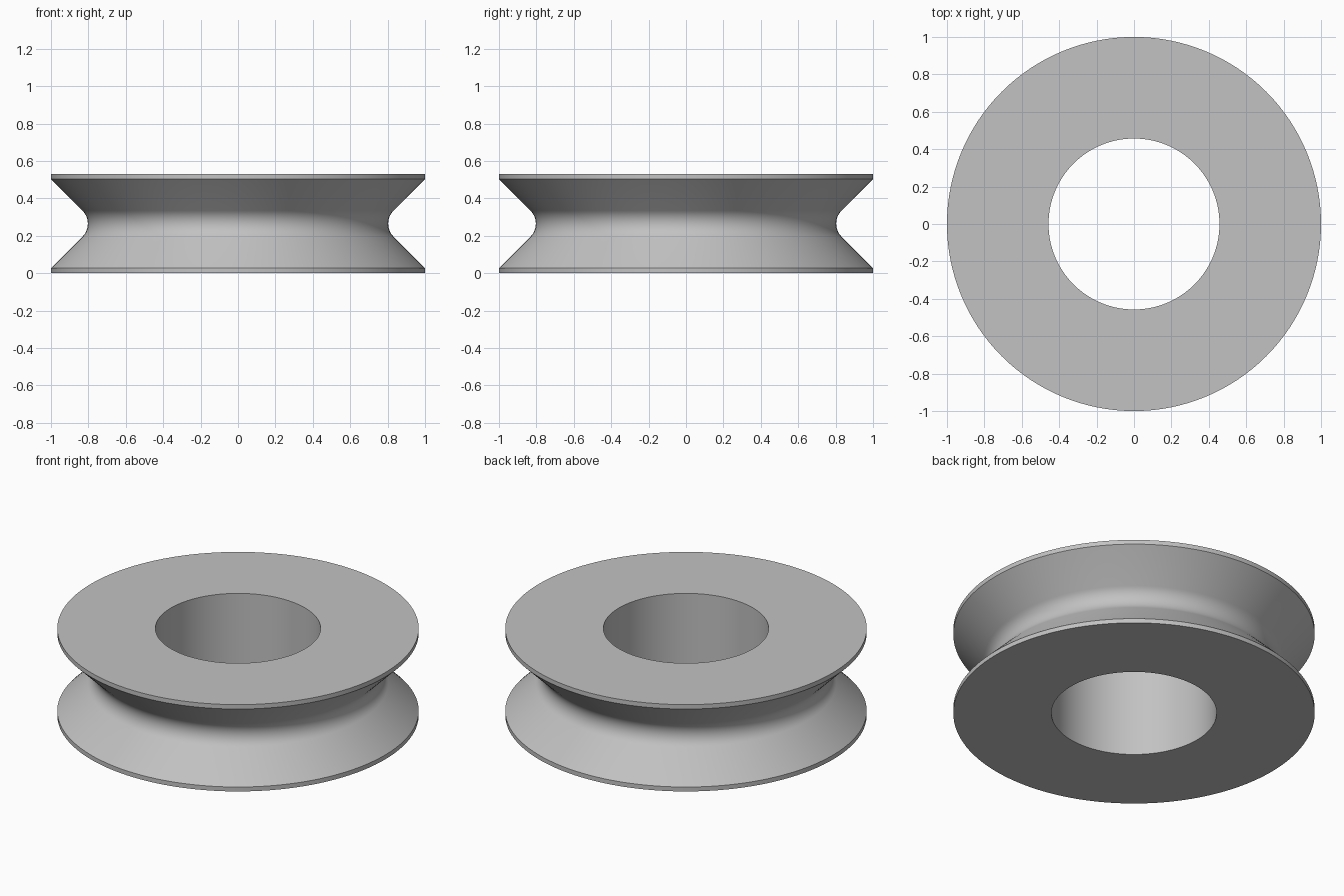
import bpy, bmesh, math

if "Cube" in bpy.data.objects:
    bpy.data.objects.remove(bpy.data.objects["Cube"])

HEIGHT = 0.53
MID = HEIGHT / 2
RIM = 0.027          # thickness of the outer lip
BORE = 0.457         # radius of the centre hole
THROAT = 0.803       # smallest radius of the groove
FILLET = 0.099       # rounding at the groove bottom
SEGMENTS = 128

# Cross-section (radius, height): bore, lips, and 45 degree flanks with a round root
profile = [(BORE, 0), (1, 0), (1, RIM)]
for i in range(13):
    a = math.radians(-45 + 90 * i / 12)
    profile.append((THROAT + FILLET * (1 - math.cos(a)), MID + FILLET * math.sin(a)))
profile += [(1, HEIGHT - RIM), (1, HEIGHT), (BORE, HEIGHT)]

# Revolve the closed section into a grooved wheel
bm = bmesh.new()
rings = []
for s in range(SEGMENTS):
    t = 2 * math.pi * s / SEGMENTS
    rings.append([bm.verts.new((r * math.cos(t), r * math.sin(t), z)) for r, z in profile])
n = len(profile)
for s in range(SEGMENTS):
    a, b = rings[s], rings[(s + 1) % SEGMENTS]
    for i in range(n):
        j = (i + 1) % n
        bm.faces.new((a[i], b[i], b[j], a[j]))
bmesh.ops.recalc_face_normals(bm, faces=bm.faces)

mesh = bpy.data.meshes.new("grooved_wheel")
bm.to_mesh(mesh)
bm.free()
wheel = bpy.data.objects.new("grooved_wheel", mesh)
bpy.context.collection.objects.link(wheel)

# Plain grey finish
grey = bpy.data.materials.new("light_grey")
grey.diffuse_color = (0.54, 0.54, 0.54, 1)
grey.use_nodes = True
grey.node_tree.nodes["Principled BSDF"].inputs["Base Color"].default_value = grey.diffuse_color
mesh.materials.append(grey)

# Smooth round surfaces, crisp lips
bpy.context.view_layer.objects.active = wheel
wheel.select_set(True)
bpy.ops.object.shade_smooth_by_angle(angle=math.radians(30))
